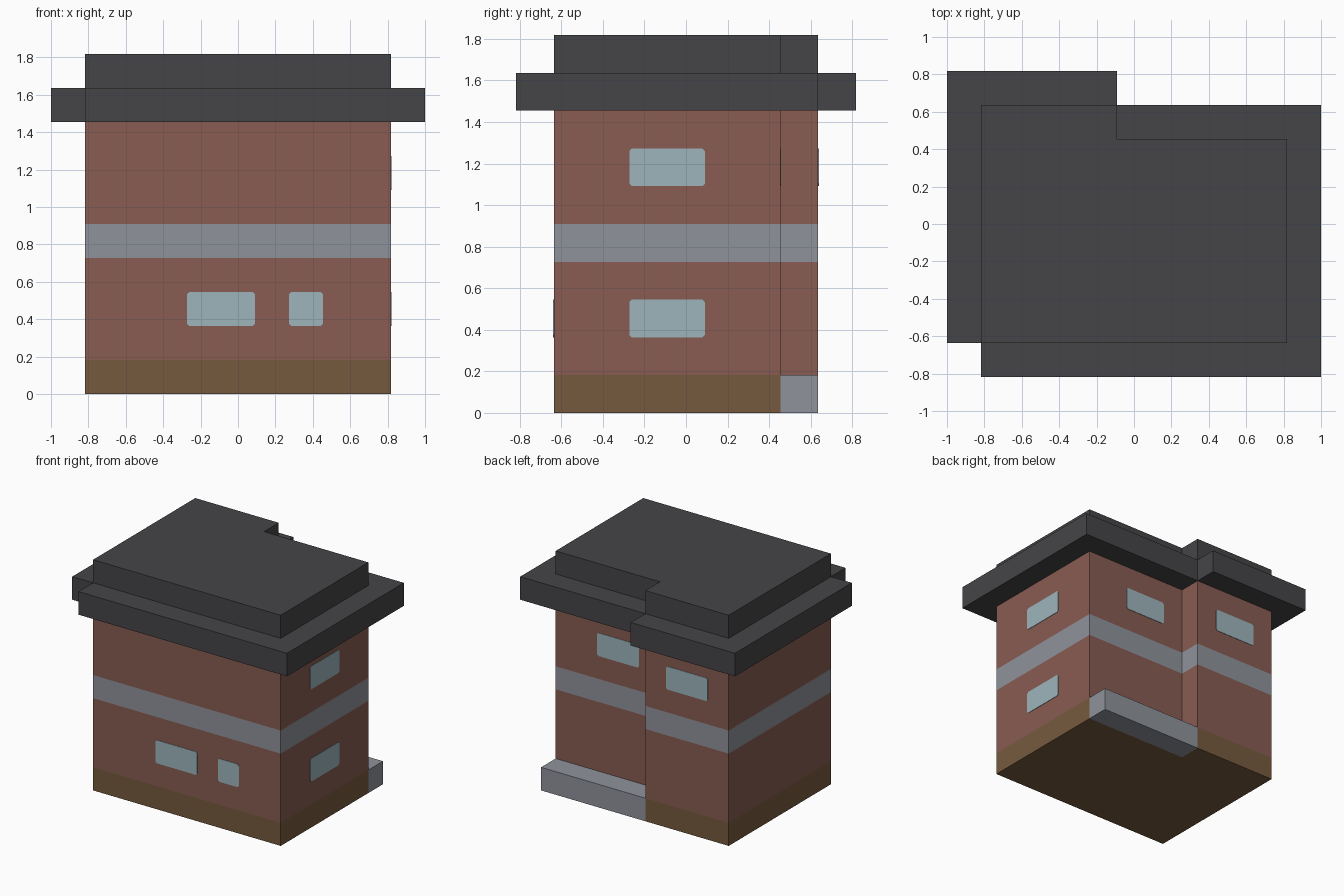
import bpy, bmesh
from mathutils import Vector

cube = bpy.data.objects.get("Cube")
if cube:
    bpy.data.objects.remove(cube, do_unlink=True)

U = 2 / 11  # building module


def make_material(name, rgb):
    lin = [((c / 255 + 0.055) / 1.055) ** 2.4 for c in rgb]
    m = bpy.data.materials.new(name)
    m.use_nodes = True
    m.diffuse_color = (*lin, 1)
    bsdf = next(n for n in m.node_tree.nodes if n.type == 'BSDF_PRINCIPLED')
    bsdf.inputs["Base Color"].default_value = (*lin, 1)
    return m


brick = make_material("brick_red", (136, 92, 82))
earth = make_material("earth_brown", (118, 90, 62))
stone = make_material("stone_grey", (143, 147, 155))
slate = make_material("dark_slate", (69, 69, 72))
glass = make_material("pale_glass", (157, 181, 188))


def finish(bm, name, mats):
    bmesh.ops.recalc_face_normals(bm, faces=bm.faces)
    mesh = bpy.data.meshes.new(name)
    bm.to_mesh(mesh)
    bm.free()
    for m in mats:
        mesh.materials.append(m)
    obj = bpy.data.objects.new(name, mesh)
    bpy.context.collection.objects.link(obj)
    return obj


def prism(outline, z0, z1):
    """Extrude a plan outline, given in modules, from z0 to z1."""
    bm = bmesh.new()
    face = bm.faces.new([bm.verts.new((x * U, y * U, z0 * U)) for x, y in outline])
    ext = bmesh.ops.extrude_face_region(bm, geom=[face])
    top = [v for v in ext["geom"] if isinstance(v, bmesh.types.BMVert)]
    bmesh.ops.translate(bm, verts=top, vec=(0, 0, (z1 - z0) * U))
    return bm


# Plan outlines: the back steps in on the left half
body = [(-4.5, -3.5), (4.5, -3.5), (4.5, 2.5), (-0.5, 2.5), (-0.5, 3.5), (-4.5, 3.5)]
eave = [(-4.5, -4.5), (5.5, -4.5), (5.5, 3.5), (-0.5, 3.5), (-0.5, 4.5),
        (-5.5, 4.5), (-5.5, -3.5), (-4.5, -3.5)]
porch = [(-0.5, 2.5), (4.5, 2.5), (4.5, 3.5), (-0.5, 3.5)]

# Walls, cut into plinth, brick and string course by height
bm = prism(body, 0, 8)
for level in (1, 4, 5):
    bmesh.ops.bisect_plane(bm, geom=bm.verts[:] + bm.edges[:] + bm.faces[:],
                           plane_co=(0, 0, level * U), plane_no=(0, 0, 1))
for f in bm.faces:
    z = f.calc_center_median().z / U
    f.material_index = 1 if z < 1 else 2 if 4 < z < 5 else 0
finish(bm, "walls", [brick, earth, stone])

# Roof layers and back step
finish(prism(eave, 8, 9), "roof_eave", [slate])
finish(prism(body, 9, 10), "roof_top", [slate])
finish(prism(porch, 0, 1), "back_step", [stone])


def window(name, centre, normal, width):
    """Thin pane with clipped corners, lying on a wall."""
    n = Vector(normal)
    side = Vector((0, 0, 1)).cross(n)
    c = Vector(centre) * U
    w, h, k = width * U / 2, U / 2, 0.012
    corners = [(-w + k, -h), (w - k, -h), (w, -h + k), (w, h - k),
               (w - k, h), (-w + k, h), (-w, h - k), (-w, -h + k)]
    bm = bmesh.new()
    face = bm.faces.new([bm.verts.new(c + side * a + Vector((0, 0, b))) for a, b in corners])
    ext = bmesh.ops.extrude_face_region(bm, geom=[face])
    front = [v for v in ext["geom"] if isinstance(v, bmesh.types.BMVert)]
    bmesh.ops.translate(bm, verts=front, vec=n * 0.003)
    finish(bm, name, [glass])


# Windows
window("front_wide_window", (-0.5, -3.5, 2.5), (0, -1, 0), 2)
window("front_small_window", (2, -3.5, 2.5), (0, -1, 0), 1)
window("left_lower_window", (4.5, -0.5, 2.5), (1, 0, 0), 2)
window("left_upper_window", (4.5, -0.5, 6.5), (1, 0, 0), 2)
window("back_recess_window", (1.5, 2.5, 6.5), (0, 1, 0), 2)
window("back_wing_window", (-2.5, 3.5, 6.5), (0, 1, 0), 2)
